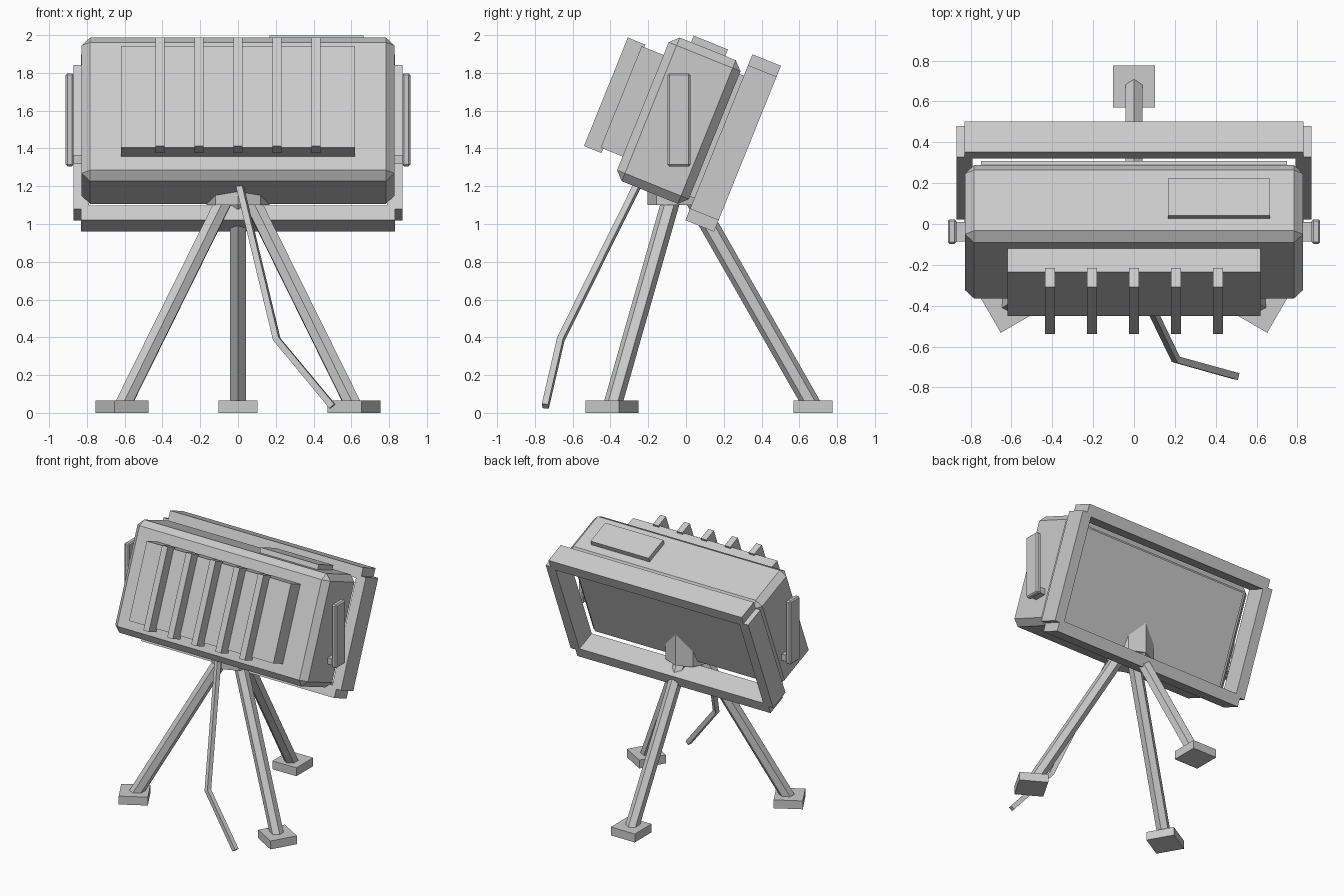
import bpy, bmesh, math
from mathutils import Matrix, Vector

if "Cube" in bpy.data.objects:
    bpy.data.objects.remove(bpy.data.objects["Cube"])

grey = bpy.data.materials.new("plain grey")
grey.diffuse_color = (0.6, 0.6, 0.6, 1)
grey.use_nodes = True
grey.node_tree.nodes["Principled BSDF"].inputs["Base Color"].default_value = grey.diffuse_color

TILT = Matrix.Rotation(math.radians(-22), 4, 'X')   # the head leans back
FLAT = Matrix.Identity(4)


def finish(name, bm, matrix=FLAT):
    bm.transform(matrix)
    bmesh.ops.recalc_face_normals(bm, faces=bm.faces)
    me = bpy.data.meshes.new(name)
    bm.to_mesh(me)
    bm.free()
    me.materials.append(grey)
    ob = bpy.data.objects.new(name, me)
    bpy.context.collection.objects.link(ob)
    return ob


def box(name, x, y, z, matrix=FLAT, bevel=0):
    """Box from (min, max) ranges, optionally chamfered, then transformed."""
    bm = bmesh.new()
    bmesh.ops.create_cube(bm, size=1)
    size = [r[1] - r[0] for r in (x, y, z)]
    mid = [(r[1] + r[0]) / 2 for r in (x, y, z)]
    bm.transform(Matrix.Translation(mid) @ Matrix.Diagonal((*size, 1)))
    if bevel:
        bmesh.ops.bevel(bm, geom=bm.edges[:], offset=bevel, segments=1,
                        affect='EDGES', profile=0.5)
    return finish(name, bm, matrix)


def strut(name, p, q, radius, sides, matrix=FLAT):
    """Straight prism between two points."""
    p, q = Vector(p), Vector(q)
    d = q - p
    bm = bmesh.new()
    bmesh.ops.create_cone(bm, cap_ends=True, segments=sides, radius1=radius,
                          radius2=radius, depth=d.length)
    place = Matrix.Translation((p + q) / 2) @ d.to_track_quat('Z', 'Y').to_matrix().to_4x4()
    return finish(name, bm, matrix @ place)


# Tilted head: chamfered housing, front panel with fins, lid plate, back panel
box("housing", (-0.828, 0.828), (-0.82, -0.41), (1.01, 1.83), TILT, 0.045)
box("front_panel", (-0.62, 0.62), (-0.945, -0.80), (1.133, 1.712), TILT)
for i in range(5):
    cx = (i - 2) * 0.206
    box(f"cooling_fin_{i + 1}", (cx - 0.024, cx + 0.024), (-1.03, -0.93), (1.108, 1.727), TILT)
box("top_plate", (0.167, 0.665), (-0.71, -0.515), (1.81, 1.867), TILT)
box("back_panel", (-0.75, 0.75), (-0.43, -0.382), (1.07, 1.77), TILT)

# Rear hood frame
FY = (-0.385, -0.222)
box("frame_top", (-0.83, 0.83), FY, (1.808, 1.892), TILT)
box("frame_bottom", (-0.83, 0.83), FY, (0.945, 1.03), TILT)
for side, s in (("left", -1), ("right", 1)):
    box(f"frame_{side}", sorted((s * 0.79, s * 0.87)), FY, (1.01, 1.83), TILT)
    # Upright side handles on a small lower bracket
    box(f"handle_{side}", sorted((s * 0.87, s * 0.912)), (-0.097, 0.023), (1.305, 1.797), FLAT, 0.009)
    box(f"handle_bracket_{side}", sorted((s * 0.80, s * 0.90)), (-0.085, 0.01), (1.317, 1.365))

# Tripod: eight-sided hub, three six-sided legs, square feet
CY = -0.037
strut("tripod_hub", (0, CY, 1.1), (0, CY, 1.34), 0.167, 8)
for i, label in enumerate(("rear", "front_left", "front_right")):
    turn = Matrix.Translation((0, CY, 0)) @ Matrix.Rotation(math.radians(120 * i), 4, 'Z')
    strut(f"{label}_leg", (0, 0.085, 1.125), (0, 0.71, 0.03), 0.049, 6, turn)
    box(f"{label}_foot", (-0.103, 0.103), (0.607, 0.813), (0, 0.065), turn)

# Bent cable hanging from the underside
cu = bpy.data.curves.new("cable", 'CURVE')
cu.dimensions = '3D'
cu.bevel_depth = 0.024
cu.bevel_resolution = 0
cu.use_fill_caps = True
sp = cu.splines.new('POLY')
sp.points.add(2)
for pt, co in zip(sp.points, ((0.003, -0.245, 1.23), (0.205, -0.663, 0.39), (0.50, -0.745, 0.035))):
    pt.co = (*co, 1)
sp.use_smooth = False
cu.materials.append(grey)
cable = bpy.data.objects.new("cable", cu)
bpy.context.collection.objects.link(cable)
